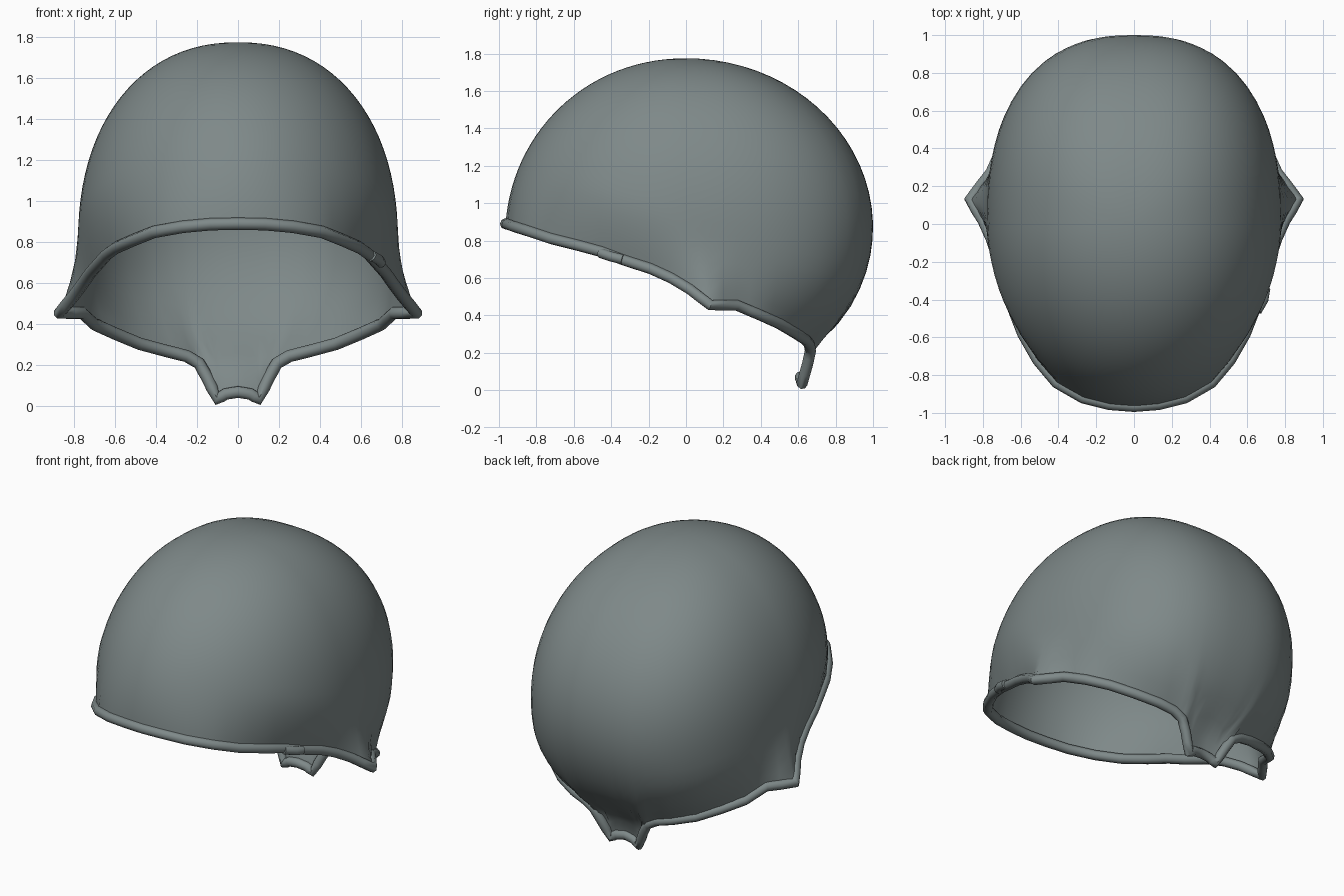
import bpy, bmesh, math
from mathutils import Vector

if "Cube" in bpy.data.objects:
    bpy.data.objects.remove(bpy.data.objects["Cube"])

steel = bpy.data.materials.new("grey green steel")
steel.diffuse_color = (0.21, 0.25, 0.25, 1)
steel.use_nodes = True
steel.node_tree.nodes["Principled BSDF"].inputs["Base Color"].default_value = steel.diffuse_color

TOP = 1.775
# Right half of the rim, from brow to nape
HALF = [(0, -.965, .89), (.13, -.955, .888), (.27, -.92, .875), (.41, -.84, .85),
        (.51, -.72, .81), (.59, -.58, .775), (.64, -.45, .74), (.68, -.33, .695),
        (.72, -.19, .65), (.755, -.08, .60), (.80, .02, .54), (.87, .13, .455),
        (.76, .27, .455), (.70, .40, .40), (.60, .50, .355), (.48, .585, .305),
        (.35, .64, .27), (.25, .66, .245), (.19, .665, .21), (.15, .65, .14),
        (.10, .62, .035), (.06, .615, .06), (0, .61, .07)]
corners = [Vector(p) for p in HALF]
corners += [Vector((-p.x, p.y, p.z)) for p in reversed(corners[1:-1])]
rim = []
for i, p in enumerate(corners):
    q = corners[(i + 1) % len(corners)]
    rim += [p, p.lerp(q, .5)]


def swell(z, z0, up, down, n):
    """Half-width of the dome at height z, as a fraction of its widest."""
    t = (z - z0) / up if z > z0 else (z0 - z) / down
    return max(1 - min(t, 1) ** n, 0) ** (1 / n)


def dome(phi, z):
    """Point on the plain dome in direction phi at height z."""
    h = max(z, .2)
    c, s = math.cos(phi), math.sin(phi)
    a = .78 * swell(h, .8, TOP - .8, 1.3, 2.2)
    if s > 0:
        b, n = swell(h, .87, TOP - .87, .89, 2), 2.4
    else:
        b, n = .97 * swell(h, .8, TOP - .8, 2, 2.05), 2.0
    r = ((abs(c) / a) ** n + (abs(s) / b) ** n) ** (-1 / n)
    return Vector((r * c, r * s, z))


def finish(ob, angle):
    ob.data.materials.clear()
    ob.data.materials.append(steel)
    bpy.ops.object.select_all(action='DESELECT')
    ob.select_set(True)
    bpy.context.view_layer.objects.active = ob
    bpy.ops.object.shade_smooth_by_angle(angle=math.radians(angle))


# Shell: columns running from the rim up to the crown, flaring to meet the rim
ROWS = 28
bm = bmesh.new()
cols = []
for p in rim:
    phi = math.atan2(p.y, p.x)
    offset = p - dome(phi, p.z)
    col = []
    for k in range(ROWS):
        z = p.z + (TOP - p.z) * math.sin(k / ROWS * math.pi / 2)
        w = max(0, 1 - (z - p.z) / .34)
        col.append(bm.verts.new(dome(phi, z) + offset * w ** 1.5))
    cols.append(col)
crown = bm.verts.new((0, 0, TOP))
for i, a in enumerate(cols):
    b = cols[(i + 1) % len(cols)]
    for k in range(ROWS - 1):
        bm.faces.new((a[k], b[k], b[k + 1], a[k + 1]))
    bm.faces.new((a[-1], b[-1], crown))
bmesh.ops.recalc_face_normals(bm, faces=bm.faces)
me = bpy.data.meshes.new("helmet_shell")
bm.to_mesh(me)
bm.free()
shell = bpy.data.objects.new("helmet_shell", me)
bpy.context.collection.objects.link(shell)
finish(shell, 60)


# Rolled edge around the opening
def tube(name, points, radius, cyclic):
    cu = bpy.data.curves.new(name, 'CURVE')
    cu.dimensions = '3D'
    cu.bevel_depth = radius
    cu.bevel_resolution = 2
    cu.use_fill_caps = not cyclic
    sp = cu.splines.new('POLY')
    sp.points.add(len(points) - 1)
    for sp_point, p in zip(sp.points, points):
        sp_point.co = (*p, 1)
    sp.use_cyclic_u = cyclic
    ob = bpy.data.objects.new(name, cu)
    bpy.context.collection.objects.link(ob)
    bpy.ops.object.select_all(action='DESELECT')
    ob.select_set(True)
    bpy.context.view_layer.objects.active = ob
    bpy.ops.object.convert(target='MESH')
    finish(bpy.context.object, 50)


tube("rolled_rim", rim, .03, True)
# Small overlap where the rolled edge is joined, on one side only
tube("rim_joint", [(.65, -.46, .735), (.685, -.40, .715), (.695, -.34, .70)], .027, False)
